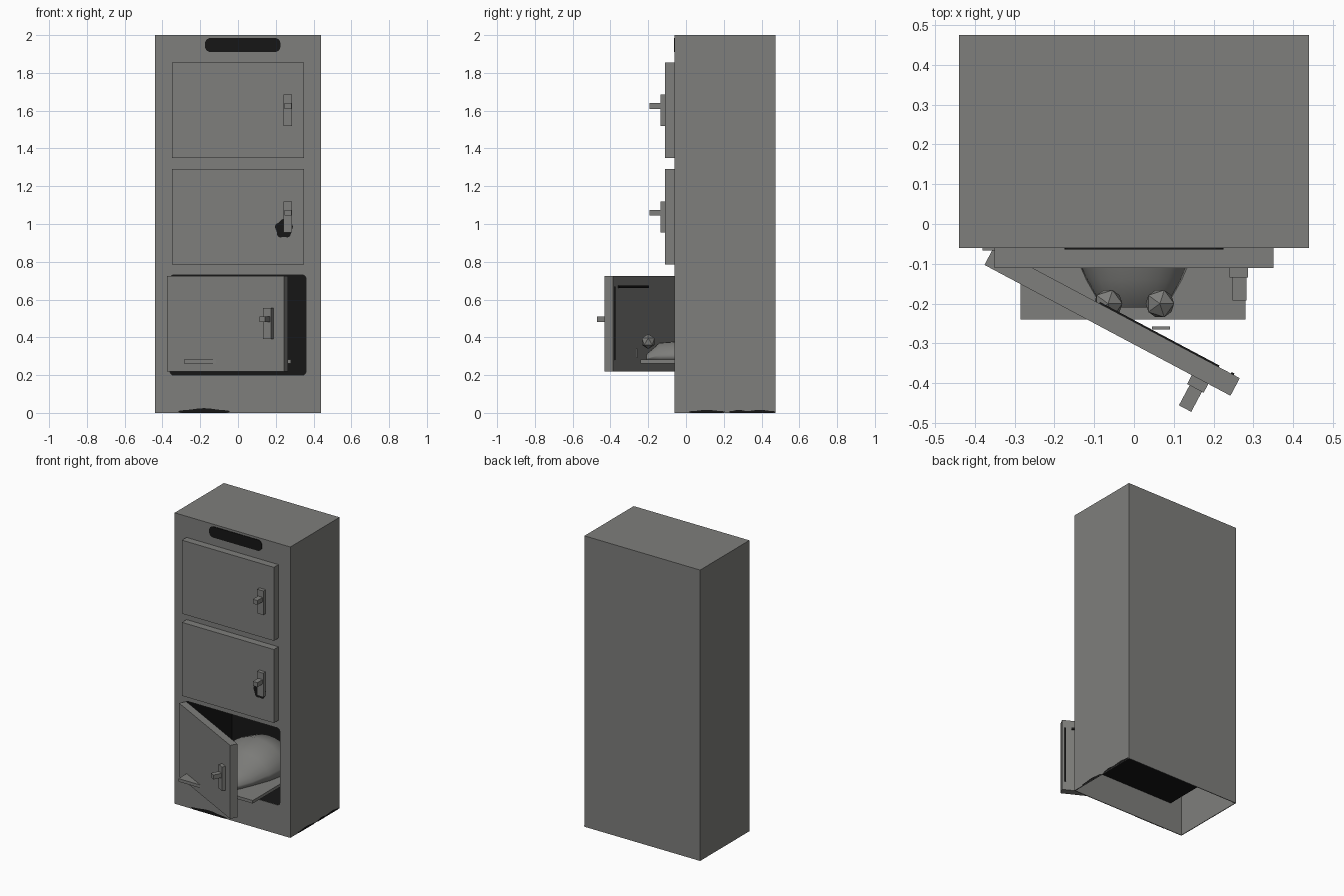
import bpy, bmesh, math
from mathutils import Matrix, Vector

old = bpy.data.objects.get("Cube")
if old:
    bpy.data.objects.remove(old)


def material(name, rgb):
    m = bpy.data.materials.new(name)
    m.use_nodes = True
    m.diffuse_color = (*rgb, 1)
    m.node_tree.nodes["Principled BSDF"].inputs["Base Color"].default_value = (*rgb, 1)
    return m


GREY = material("steel_grey", (0.21, 0.21, 0.2))
BLACK = material("near_black", (0.008, 0.008, 0.008))


def finish(name, bm, mat, matrix=Matrix()):
    bmesh.ops.recalc_face_normals(bm, faces=bm.faces)
    mesh = bpy.data.meshes.new(name)
    bm.to_mesh(mesh)
    bm.free()
    mesh.materials.append(mat)
    ob = bpy.data.objects.new(name, mesh)
    ob.matrix_world = matrix
    bpy.context.collection.objects.link(ob)
    return ob


def box(name, x, y, z, mat=GREY, matrix=Matrix()):
    bm = bmesh.new()
    bmesh.ops.create_cube(bm, size=1)
    for v in bm.verts:
        v.co = [(a + b) / 2 + c * (b - a) for c, (a, b) in zip(v.co, (x, y, z))]
    return finish(name, bm, mat, matrix)


def rounded(name, x, y, z, r, mat=BLACK, open_front=False):
    # Rounded rectangle in XZ, extruded along Y
    bm = bmesh.new()
    pts = []
    for i, (cx, cz) in enumerate([(x[1] - r, z[1] - r), (x[0] + r, z[1] - r),
                                  (x[0] + r, z[0] + r), (x[1] - r, z[0] + r)]):
        for k in range(5):
            a = math.pi / 2 * (i + k / 4)
            pts.append(bm.verts.new((cx + r * math.cos(a), y[0], cz + r * math.sin(a))))
    face = bm.faces.new(pts)
    ext = bmesh.ops.extrude_face_region(bm, geom=[face], use_keep_orig=True)
    for v in ext["geom"]:
        if isinstance(v, bmesh.types.BMVert):
            v.co.y = y[1]
    if open_front:
        bmesh.ops.delete(bm, geom=[face], context="FACES_ONLY")
    return finish(name, bm, mat)


def cut(target, cutter):
    cutter.hide_render = True
    cutter.hide_set(True)
    m = target.modifiers.new("cut", "BOOLEAN")
    m.operation, m.object, m.solver = "DIFFERENCE", cutter, "EXACT"


# Cabinet shell, open underneath, with one opening
cabinet = box("cabinet", (-0.44, 0.44), (-0.06, 0.475), (0, 2))
cut(cabinet, box("hollow_cutter", (-0.435, 0.435), (-0.055, 0.47), (-0.1, 1.995)))
cut(cabinet, rounded("opening_cutter", (-0.36, 0.36), (-0.1, -0.03), (0.2, 0.73), 0.02))
rounded("compartment", (-0.36, 0.36), (-0.058, 0.45), (0.2, 0.73), 0.02, open_front=True)
rounded("top_vent", (-0.175, 0.225), (-0.064, -0.058), (1.91, 1.985), 0.03)

# Three doors with handles and hinges; the lowest stands ajar
for label, z0, angle, cx, cy in (("upper", 1.35, 0, 0, -0.085),
                                 ("middle", 0.785, 0, 0, -0.085),
                                 ("lower", 0.22, -28, -0.055, -0.245)):
    place = Matrix.Translation((cx, cy, z0)) @ Matrix.Rotation(math.radians(angle), 4, "Z")
    t = 0.025
    box(label + "_door", (-0.35, 0.35), (-t, t), (0, 0.505), GREY, place)
    box(label + "_handle_plate", (0.24, 0.287), (-0.05, -t), (0.17, 0.335), GREY, place)
    box(label + "_handle_lever", (0.247, 0.282), (-0.107, -0.05), (0.26, 0.29), GREY, place)
    for h in (0.06, 0.38):
        box(label + "_hinge", (-0.38, -0.35), (-0.066, -0.06), (z0 + h, z0 + h + 0.07))
    if angle:
        box("door_seal_top", (-0.05, 0.29), (t, t + 0.004), (0.44, 0.455), BLACK, place)
        box("door_seal_side", (0.325, 0.333), (t, t + 0.004), (0.06, 0.45), BLACK, place)

# Tray
box("tray", (-0.285, 0.28), (-0.24, 0.44), (0.262, 0.283))

# Covered mound: half-elliptic sections lofted along Y
bm = bmesh.new()
rings = []
for y, w, top in ((-0.21, 0.08, 0.31), (-0.14, 0.12, 0.372), (-0.06, 0.155, 0.378),
                  (0.06, 0.2, 0.43), (0.2, 0.23, 0.47), (0.33, 0.2, 0.44), (0.42, 0.1, 0.36)):
    rings.append([bm.verts.new((w * math.cos(math.pi * k / 12), y,
                                0.283 + (top - 0.283) * math.sin(math.pi * k / 12)))
                  for k in range(13)])
for a, b in zip(rings, rings[1:]):
    for k in range(12):
        bm.faces.new((a[k], a[k + 1], b[k + 1], b[k]))
    bm.faces.new((a[0], b[0], b[-1], a[-1]))
bm.faces.new(rings[0])
bm.faces.new(rings[-1])
mound = finish("covered_mound", bm, GREY)
for p in mound.data.polygons:
    p.use_smooth = len(p.vertices) == 4

# Feet and tag
for side, name in ((1, "left_foot"), (-1, "right_foot")):
    bm = bmesh.new()
    bmesh.ops.create_icosphere(bm, subdivisions=1, radius=0.04)
    finish(name, bm, GREY, Matrix.Translation((0.065 * side, -0.2, 0.378)))
box("foot_tag", (0.045, 0.09), (-0.265, -0.257), (0.29, 0.34))


def stain(name, centre, axis, w, h, low=-1):
    # Thin irregular blot standing in a wall plane
    bm = bmesh.new()
    verts = []
    for k in range(28):
        a = math.tau * k / 28
        s = 1 + 0.1 * math.sin(5 * a)
        u, v = w * s * math.cos(a), max(h * s * math.sin(a), low)
        verts.append(bm.verts.new(Vector(centre) + Vector(axis) * u + Vector((0, 0, v))))
    bm.faces.new(verts)
    return finish(name, bm, BLACK)


# Dark stains on the door and along the foot of the cabinet
stain("door_stain", (0.243, -0.112, 0.975), (1, 0, 0), 0.045, 0.048)
stain("front_foot_stain", (-0.18, -0.062, 0.003), (1, 0, 0), 0.13, 0.02, -0.003)
for y, w in ((0.11, 0.09), (0.28, 0.05), (0.39, 0.08)):
    stain("side_foot_stain", (0.442, y, 0.003), (0, 1, 0), w, 0.012, -0.003)
